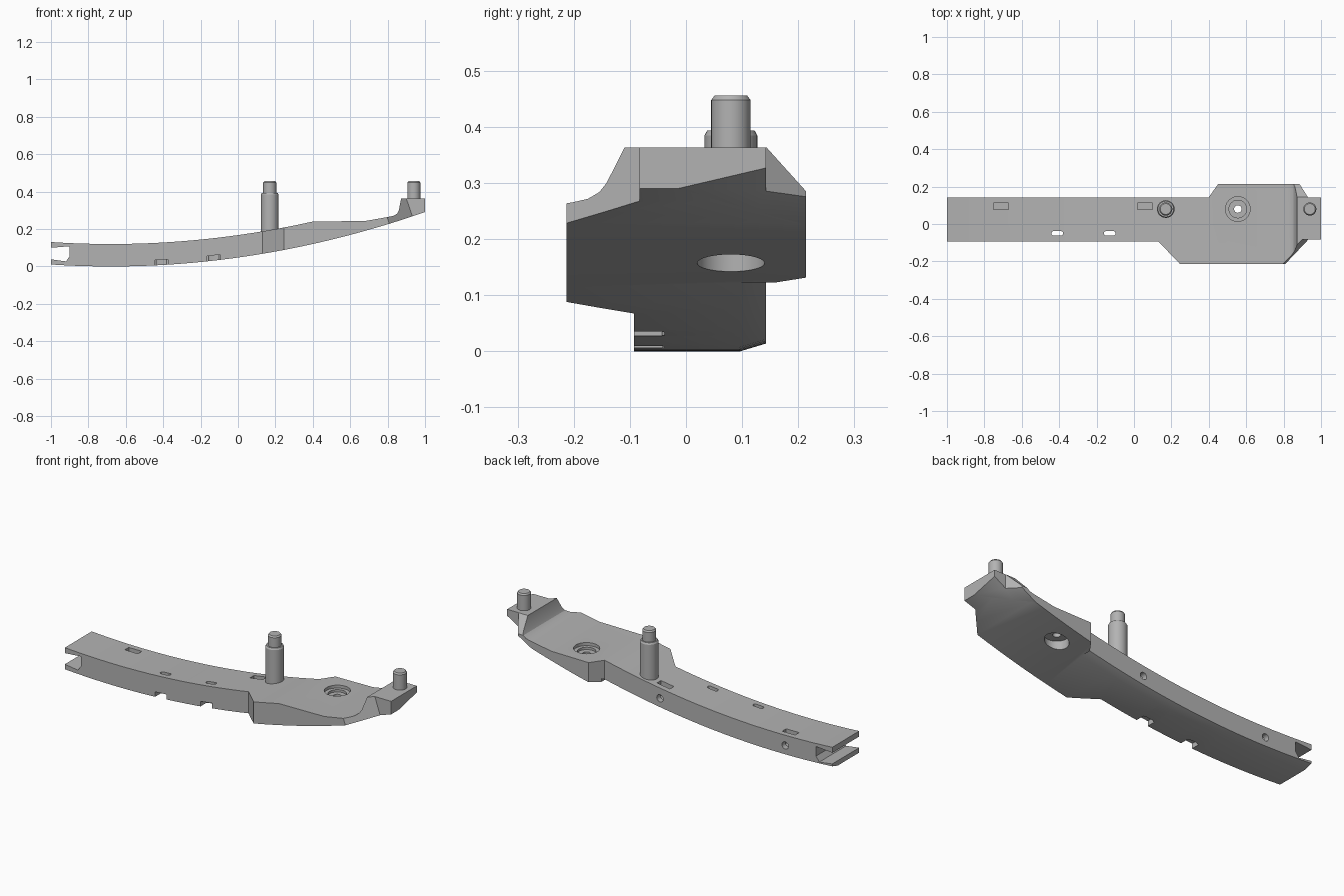
import bpy, bmesh, math
from mathutils import Vector

if "Cube" in bpy.data.objects:
    bpy.data.objects.remove(bpy.data.objects["Cube"])

metal = bpy.data.materials.new("plain grey")
metal.diffuse_color = (0.45, 0.45, 0.45, 1)
metal.use_nodes = True
metal.node_tree.nodes["Principled BSDF"].inputs["Base Color"].default_value = metal.diffuse_color


def finish(name, bm):
    bmesh.ops.recalc_face_normals(bm, faces=bm.faces)
    me = bpy.data.meshes.new(name)
    bm.to_mesh(me)
    bm.free()
    ob = bpy.data.objects.new(name, me)
    bpy.context.collection.objects.link(ob)
    me.materials.append(metal)
    return ob


def loft(name, *sections):
    """Closed solid through equal-length rings of points."""
    bm = bmesh.new()
    rings = [[bm.verts.new(p) for p in s] for s in sections]
    n = len(rings[0])
    for a, b in zip(rings, rings[1:]):
        for i in range(n):
            j = (i + 1) % n
            bm.faces.new((a[i], a[j], b[j], b[i]))
    bm.faces.new(rings[0])
    bm.faces.new(rings[-1])
    return finish(name, bm)


def side_prism(name, pts, y0, y1):
    return loft(name, [(x, y0, z) for x, z in pts], [(x, y1, z) for x, z in pts])


def plan_prism(name, pts, z0, z1):
    return loft(name, [(x, y, z0) for x, y in pts], [(x, y, z1) for x, y in pts])


def turned(name, x, y, profile, seg=40):
    """Round part from (radius, z) pairs."""
    return loft(name, *[[(x + r * math.cos(2 * math.pi * i / seg),
                          y + r * math.sin(2 * math.pi * i / seg), z)
                         for i in range(seg)] for r, z in profile])


def stadium(x, y, length, width, seg=8):
    r, h = width / 2, length / 2 - width / 2
    pts = []
    for side, start in ((1, -90), (-1, 90)):
        for i in range(seg + 1):
            a = math.radians(start + 180 * i / seg)
            pts.append((x + side * h + r * math.cos(a), y + r * math.sin(a)))
    return pts


def boolean(target, tool, op='DIFFERENCE'):
    m = target.modifiers.new(tool.name, 'BOOLEAN')
    m.object, m.operation, m.solver = tool, op, 'EXACT'
    dg = bpy.context.evaluated_depsgraph_get()
    me = bpy.data.meshes.new_from_object(target.evaluated_get(dg))
    target.modifiers.clear()
    target.data = me
    bpy.data.objects.remove(tool)


def smooth(ob, angle=25):
    bpy.ops.object.select_all(action='DESELECT')
    ob.select_set(True)
    bpy.context.view_layer.objects.active = ob
    bpy.ops.object.shade_smooth_by_angle(angle=math.radians(angle))


def low(x):
    return 0.103 * (x + 0.68) ** 2


# Curved arm: side profile trimmed by its plan outline
N = 32
under = [(-1 + 2 * i / N, low(-1 + 2 * i / N)) for i in range(N + 1)]
over = [(-1 + 1.4 * i / 22, 0.12 + low(-1 + 1.4 * i / 22)) for i in range(23)]
step = [(0.68, 0.243), (0.81, 0.266), (0.835, 0.272), (0.852, 0.284),
        (0.86, 0.30), (0.872, 0.363), (1, 0.363)]
arm = side_prism("curved_arm", under + (over + step)[::-1], -0.3, 0.3)
outline = [(-1.1, -0.093), (0.13, -0.093), (0.245, -0.213), (1.1, -0.213),
           (1.1, 0.143), (0.93, 0.143), (0.885, 0.214), (0.45, 0.214),
           (0.4, 0.143), (-1.1, 0.143)]
boolean(arm, plan_prism("outline", outline, -0.2, 0.6), 'INTERSECT')


# Leaning front corner of the raised end
def corner(z):
    x = 0.935 - 0.34 * (z - 0.26)
    return [(x, -0.083, z), (x - 0.175, -0.25, z), (1.2, -0.25, z), (1.2, -0.083, z)]


boolean(arm, loft("front_corner", corner(0.1), corner(0.5)))


# Sloped back shoulder and sloped underside of the raised end
def yz_prism(name, pts, x0, x1):
    return loft(name, [(x0, y, z) for y, z in pts], [(x1, y, z) for y, z in pts])


boolean(arm, yz_prism("back_shoulder",
                      [(0.143, 0.364), (0.235, 0.262), (0.235, 0.45), (0.143, 0.45)],
                      0.84, 1.1))
a, b, c = Vector((1, -0.045, 0.283)), Vector((1, 0.143, 0.327)), Vector((0.88, 0.143, 0.256))
n = (b - a).cross(c - a).normalized()


def on_plane(x, y):
    return a.z - (n.x * (x - a.x) + n.y * (y - a.y)) / n.z


quad = [(0.8, -0.15), (1.1, -0.15), (1.1, 0.3), (0.8, 0.3)]
boolean(arm, loft("end_underside", [(x, y, 0.0) for x, y in quad],
                  [(x, y, on_plane(x, y)) for x, y in quad]))

# Shallow bevel along the lower back edge
rings = []
for i in range(24):
    x = -1.03 + 1.44 * i / 23
    z = low(x)
    rings.append([(x, 0.093, z - 0.001), (x, 0.163, z + 0.02), (x, 0.163, z - 0.05)])
boolean(arm, loft("lower_bevel", *rings))

# Fork at the thin end
boolean(arm, side_prism("fork", [(-1.05, 0.097), (-1, 0.1), (-0.9, 0.108), (-0.9, 0.055),
                                 (-0.92, 0.027), (-1, 0.038), (-1.05, 0.046)], -0.3, 0.3))

# Rectangular pockets with round holes entering from the back
for x in (-0.71, 0.06):
    z = low(x)
    boolean(arm, plan_prism("pocket", [(x - 0.04, 0.077), (x + 0.04, 0.077),
                                       (x + 0.04, 0.112), (x - 0.04, 0.112)],
                            z + 0.04, z + 0.3))
    ring = [(x + 0.02 * math.cos(t * math.pi / 12), z + 0.063 + 0.02 * math.sin(t * math.pi / 12))
            for t in range(24)]
    boolean(arm, side_prism("side_hole", ring, 0.09, 0.3))

# Slots through the front edge, with notches below
for x in (-0.41, -0.13):
    boolean(arm, plan_prism("slot", stadium(x, -0.05, 0.062, 0.024), -0.2, 0.5))
    z0, z1 = low(x - 0.035), low(x + 0.035)
    boolean(arm, side_prism("notch", [(x - 0.035, z0 - 0.03), (x + 0.035, z1 - 0.03),
                                      (x + 0.035, z1 + 0.028), (x - 0.035, z0 + 0.028)],
                            -0.2, -0.043))

# Stepped round socket
for r, z0, z1 in ((0.066, 0.225, 0.4), (0.047, 0.212, 0.4), (0.02, 0, 0.4), (0.06, 0, 0.192)):
    boolean(arm, turned("socket", 0.555, 0.08, [(r, z0), (r, z1)]))
smooth(arm)

# Pins
tall = turned("tall_pin", 0.17, 0.08, [(0.047, 0.14), (0.047, 0.385), (0.042, 0.394),
                                       (0.035, 0.394), (0.035, 0.448), (0.029, 0.456)])
short = turned("end_pin", 0.94, 0.08, [(0.035, 0.34), (0.035, 0.448), (0.029, 0.456)])
for pin in (tall, short):
    smooth(pin)
